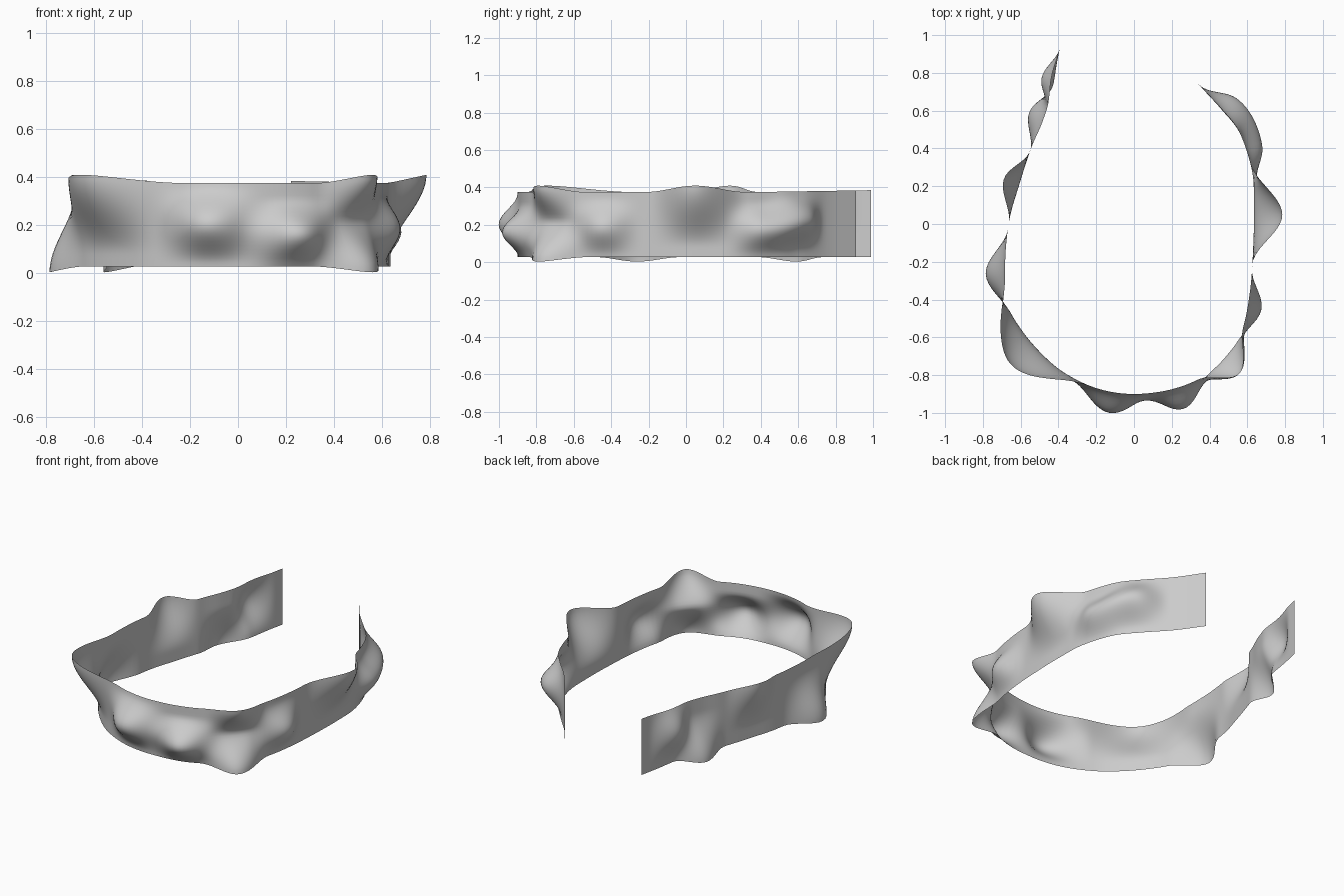
import bpy, bmesh, math
from mathutils import Vector

if "Cube" in bpy.data.objects:
    bpy.data.objects.remove(bpy.data.objects["Cube"])

# plan outline of the band, from back left round the front to back right
PATH = [(-.38, .99), (-.405, .87), (-.435, .7), (-.485, .54), (-.545, .4), (-.61, .2), (-.66, .02),
        (-.682, -.2), (-.67, -.42), (-.585, -.575), (-.46, -.715), (-.34, -.805), (-.18, -.875),
        (0, -.9), (.2, -.875), (.37, -.805), (.49, -.69), (.57, -.57), (.615, -.35),
        (.632, -.1), (.635, .1), (.625, .28), (.56, .48), (.46, .61), (.33, .755), (.22, .91)]

# bulges: peak x, peak y, height level (0 bottom, 1 top), reach along band, reach in height
BUMPS = [(-.49, .77, .6, .17, .6), (-.555, .59, 0, .19, .75), (-.69, .235, 1, .2, .8),
         (-.785, -.26, 0, .23, .85), (-.655, -.74, 1, .38, .85), (-.13, -1.0, .5, .25, .5),
         (.26, -.98, .38, .22, .45), (.56, -.79, 0, .21, .6), (.56, -.79, 1, .19, .5),
         (.675, -.45, .45, .2, .48), (.785, .05, 1, .27, .85),
         (.675, .43, .42, .22, .45), (.56, .65, .55, .22, .5)]


def smooth_path(pts, steps):
    p = [Vector(q) for q in pts]
    p = [2 * p[0] - p[1]] + p + [2 * p[-1] - p[-2]]
    out = []
    for a, b, c, d in zip(p, p[1:], p[2:], p[3:]):
        for i in range(steps):
            t = i / steps
            out.append(.5 * (2 * b + (c - a) * t + (2 * a - 5 * b + 4 * c - d) * t * t
                             + (3 * b - a - 3 * c + d) * t ** 3))
    out.append(p[-2])
    return out


def falloff(d, reach):
    return math.cos(math.pi / 2 * d / reach) ** 2 if d < reach else 0.0


path = smooth_path(PATH, 8)
arc = [0.0]
for a, b in zip(path, path[1:]):
    arc.append(arc[-1] + (b - a).length)

# each bulge pushes from its nearest path point
pushes = []
for x, y, level, along, up in BUMPS:
    peak = Vector((x, y))
    k = min(range(len(path)), key=lambda i: (path[i] - peak).length)
    pushes.append((arc[k], peak - path[k], level, along, up))

# wavy band
ROWS = 20
bm = bmesh.new()
grid = []
for s, p in zip(arc, path):
    column = []
    for j in range(ROWS + 1):
        t = j / ROWS
        q, z = p.copy(), .027 + .348 * t
        for s0, push, level, along, up in pushes:
            w = falloff(abs(s - s0), along) * falloff(abs(t - level), up)
            q += push * w
            if level == 1:
                z += .034 * w * t
            elif level == 0:
                z -= .024 * w * (1 - t)
        # edge lifts slightly toward the open ends
        z += .01 * t * max(0, (p.y - .4) / .6)
        column.append(bm.verts.new((q.x, q.y, z)))
    grid.append(column)
for a, b in zip(grid, grid[1:]):
    for j in range(ROWS):
        bm.faces.new((a[j], b[j], b[j + 1], a[j + 1])).smooth = True

mesh = bpy.data.meshes.new("wavy_band")
bm.to_mesh(mesh)
bm.free()
band = bpy.data.objects.new("wavy_band", mesh)
bpy.context.collection.objects.link(band)
